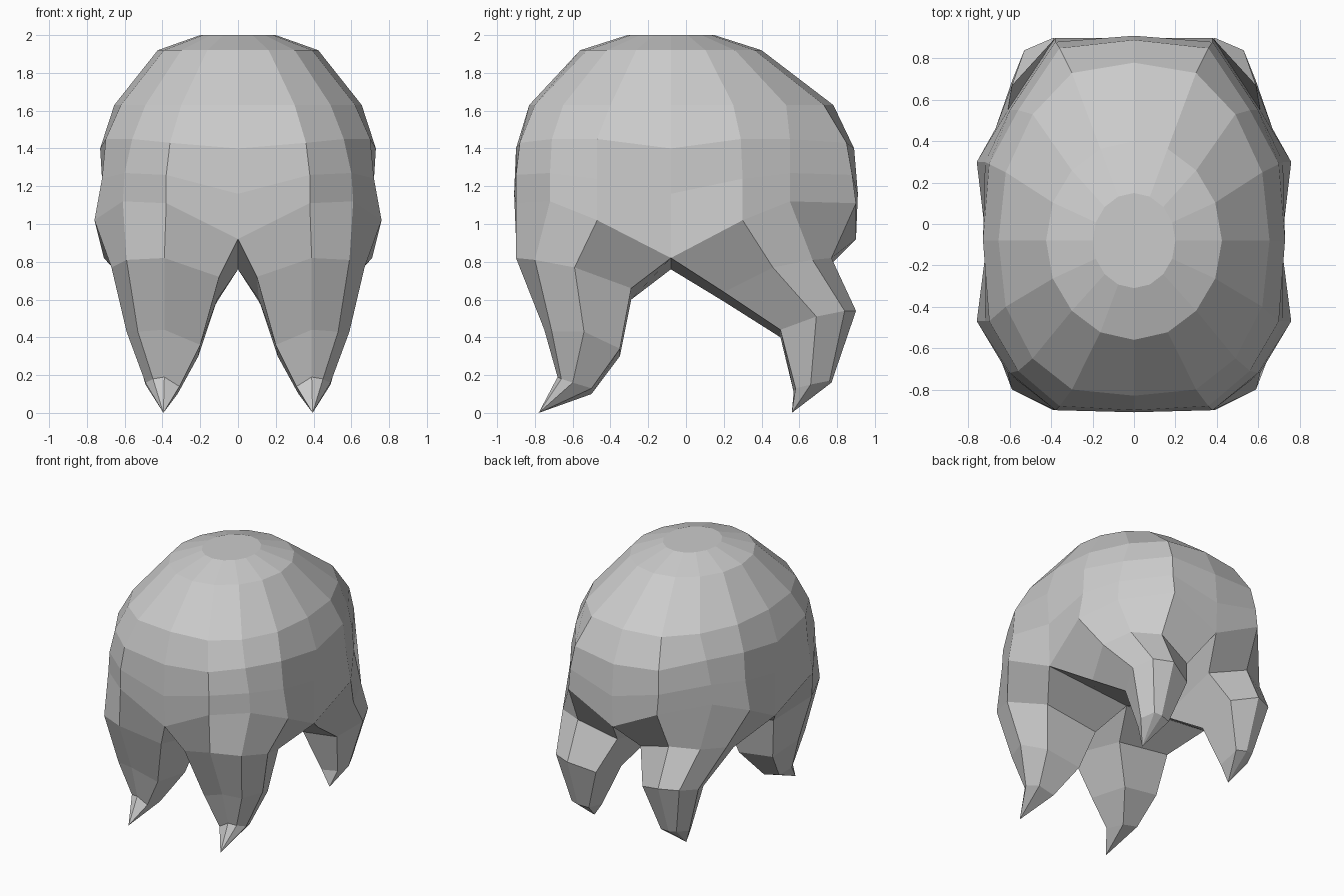
import bpy, bmesh, math

if "Cube" in bpy.data.objects:
    bpy.data.objects.remove(bpy.data.objects["Cube"])

grey = bpy.data.materials.new("plain grey")
grey.diffuse_color = (0.6, 0.6, 0.6, 1)
grey.use_nodes = True
grey.node_tree.nodes["Principled BSDF"].inputs["Base Color"].default_value = grey.diffuse_color

bm = bmesh.new()
CY = -0.08  # crown centre in y


def ring(xs, ys, zs):
    return [bm.verts.new(p) for p in zip(xs, ys, zs)]


def mirrored(half):
    return half + half[-2::-1]


def bridge(a, b, closed=False):
    n = len(a)
    for i in range(n if closed else n - 1):
        j = (i + 1) % n
        bm.faces.new((a[i], a[j], b[j], b[i]))


# Crown: two half rings from front to back around the top point
def crown_ring(rx, ry, z):
    angles = [math.pi * i / 8 for i in range(9)]
    return ring([rx * math.sin(t) if 0 < i < 8 else 0 for i, t in enumerate(angles)],
                [CY - ry * math.cos(t) for t in angles], [z] * 9)


rows = [crown_ring(0.2, 0.23, 2.0), crown_ring(0.425, 0.48, 1.92)]

# Body: half rings, x and z repeat from front to back, y differs
BODY = [
    ([0, .3, .49, .62, .655], [1.63] * 5,
     [-.83, -.8, -.65, -.4, CY, .25, .53, .73, .78]),
    ([0, .36, .56, .7, .73], [1.4, 1.43, 1.45, 1.45, 1.4],
     [-.9, -.88, -.71, -.47, CY, .29, .55, .85, .89]),
    ([0, .38, .6, .72, .715], [1.16, 1.26, 1.27, 1.24, 1.16],
     [-.91, -.9, -.72, -.47, CY, .3, .55, .88, .91]),
    ([0, .38, .61, .76, .71], [.92, 1.11, 1.12, 1.02, .82],
     [-.9, -.9, -.72, -.47, CY, .3, .55, .9, .9]),
]
rows += [ring(mirrored(x), y, mirrored(z)) for x, z, y in BODY]
for upper, lower in zip(rows, rows[1:]):
    bridge(upper, lower)
top = bm.verts.new((0, CY, 2.0))
for a, b in zip(rows[0], rows[0][1:]):
    bm.faces.new((top, a, b))

# Legs: six-sided rings tapering to a point, sharing the belly centre
belly = bm.verts.new((0, CY, .76))
LEG_X = [[.1, .39, .59, .67, .55, .11],
         [.2, .39, .53, .59, .5, .21],
         [.31, .39, .45, .49, .45, .32]]
FRONT = ([[-.8, -.9, -.8, -.59, -.29, -.29],
          [-.7, -.75, -.71, -.54, -.35, -.35],
          [-.67, -.68, -.66, -.6, -.5, -.5]],
         [[.72, .82, .81, .77, .66, .6],
          [.36, .44, .43, .43, .34, .3],
          [.14, .19, .18, .16, .13, .1]], -.78)
BACK = ([[.7, .77, .67, .46, .2, .2],
         [.82, .9, .84, .69, .5, .5],
         [.75, .77, .76, .66, .58, .57]],
        [[.72, .82, .81, .77, .64, .59],
         [.48, .54, .54, .51, .44, .4],
         [.15, .16, .17, .15, .13, .11]], .56)

rim = rows[-1]
for hip, (ys, zs, tip_y) in ((rim[:5], FRONT), (rim[:3:-1], BACK)):
    loop = hip + [belly]
    for x, y, z in zip(LEG_X, ys, zs):
        nxt = ring(x, y, z)
        bridge(loop, nxt, closed=True)
        loop = nxt
    tip = bm.verts.new((.395, tip_y, 0))
    for i in range(6):
        bm.faces.new((loop[i], loop[(i + 1) % 6], tip))

bmesh.ops.recalc_face_normals(bm, faces=bm.faces)
# The outside of the crown must face up
bm.faces.ensure_lookup_table()
if top.link_faces[0].normal.z < 0:
    bmesh.ops.reverse_faces(bm, faces=bm.faces)

mesh = bpy.data.meshes.new("domed_body_with_legs")
bm.to_mesh(mesh)
bm.free()
mesh.materials.append(grey)
body = bpy.data.objects.new("domed_body_with_legs", mesh)
bpy.context.collection.objects.link(body)

# Second half
mirror = body.modifiers.new("mirror", 'MIRROR')
mirror.use_axis[0] = True
mirror.merge_threshold = 0.001
